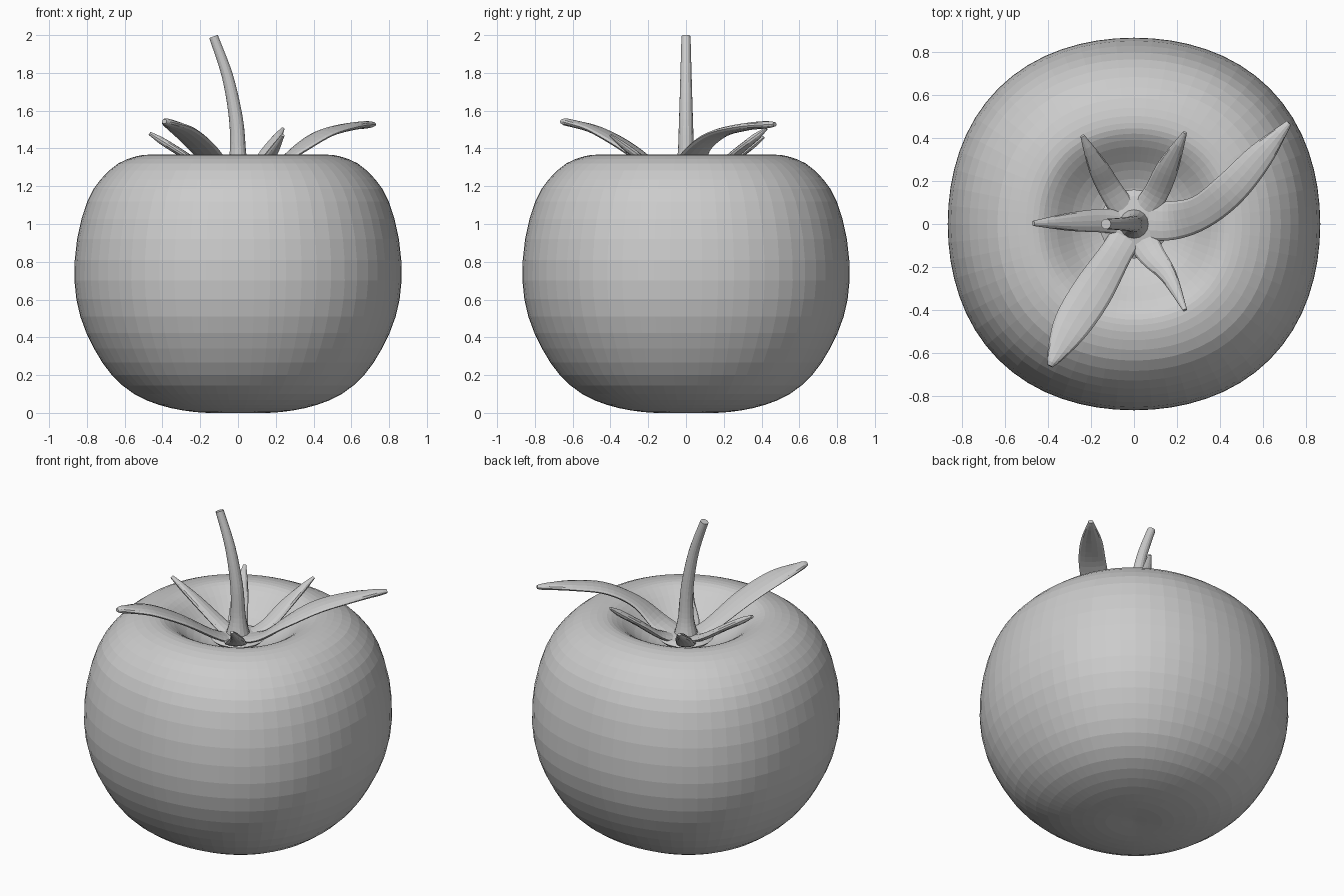
import bpy, bmesh, math
from mathutils import Vector

if "Cube" in bpy.data.objects:
    bpy.data.objects.remove(bpy.data.objects["Cube"])


def spline(points, steps):
    """Catmull-Rom resampling of tuples of any length."""
    p = [points[0]] + list(points) + [points[-1]]
    out = []
    for i in range(1, len(p) - 2):
        for s in range(steps):
            t = s / steps
            out.append(tuple(
                0.5 * (2 * b + (c - a) * t + (2 * a - 5 * b + 4 * c - d) * t ** 2
                       + (3 * b - a - 3 * c + d) * t ** 3)
                for a, b, c, d in zip(p[i - 1], p[i], p[i + 1], p[i + 2])))
    out.append(tuple(points[-1]))
    return out


def loft(name, rings):
    """Skin a list of vertex rings and cap both ends."""
    bm = bmesh.new()
    rows = [[bm.verts.new(v) for v in ring] for ring in rings]
    n = len(rows[0])
    for a, b in zip(rows, rows[1:]):
        for j in range(n):
            k = (j + 1) % n
            bm.faces.new((a[j], a[k], b[k], b[j]))
    bm.faces.new(rows[0])
    bm.faces.new(rows[-1])
    bmesh.ops.recalc_face_normals(bm, faces=bm.faces)
    me = bpy.data.meshes.new(name)
    bm.to_mesh(me)
    bm.free()
    ob = bpy.data.objects.new(name, me)
    bpy.context.collection.objects.link(ob)
    return ob


def revolve(name, profile, sides, square=0.0):
    """Revolve (r, z) points; square pushes the four diagonals outwards."""
    rings = []
    for r, z in profile:
        ring = []
        for j in range(sides):
            a = 2 * math.pi * j / sides
            q = r * (1 + square * (1 - math.cos(4 * a)) / 2)
            ring.append((q * math.cos(a), q * math.sin(a), z))
        rings.append(ring)
    return loft(name, rings)


def sweep(name, path, sides=12, steps=5, flat=None):
    """Sweep an ellipse along (x, y, z, half width); flat limits thickness."""
    pts = spline(path, steps)
    rings = []
    for i, p in enumerate(pts):
        c = Vector(p[:3])
        t = (Vector(pts[min(i + 1, len(pts) - 1)][:3])
             - Vector(pts[max(i - 1, 0)][:3])).normalized()
        if flat is None:
            side = Vector((0, 1, 0))
        else:
            side = t.cross(Vector((0, 0, 1))).normalized()
        up = side.cross(t).normalized()
        w = p[3]
        h = w if flat is None else min(flat, w * 0.8)
        rings.append([c + side * w * math.cos(2 * math.pi * j / sides)
                      + up * h * math.sin(2 * math.pi * j / sides)
                      for j in range(sides)])
    return loft(name, rings)


# slightly squared fruit body with a dimpled top
body = [(0.01, 0.006), (0.16, 0.0), (0.29, 0.013), (0.42, 0.043), (0.55, 0.1), (0.668, 0.2),
        (0.762, 0.34), (0.835, 0.51), (0.866, 0.7), (0.852, 0.92), (0.798, 1.12),
        (0.728, 1.235), (0.635, 1.32), (0.54, 1.358), (0.47, 1.367),
        (0.42, 1.357), (0.36, 1.32), (0.29, 1.26), (0.21, 1.21), (0.12, 1.18), (0.01, 1.17)]
revolve("fruit_body", spline(body, 2), 64, square=0.03)

# curved stem with a flared foot
sweep("stem", [(0, 0, 1.18, 0.09), (0, 0, 1.25, 0.068), (0, 0, 1.36, 0.045),
               (-0.01, 0, 1.55, 0.037), (-0.055, 0, 1.78, 0.03),
               (-0.13, 0, 1.993, 0.024)], sides=16)

# hub where the sepals meet
revolve("sepal_hub", [(0.03, 1.19), (0.14, 1.21), (0.16, 1.23),
                      (0.13, 1.245), (0.03, 1.26)], 24)

# sepals: (x, y, z, half width) from root to tip
sepals = {
    "right": [(0.03, 0.02, 1.22, 0.09), (0.17, 0.015, 1.275, 0.09), (0.31, 0.055, 1.385, 0.08),
              (0.45, 0.165, 1.475, 0.08), (0.59, 0.32, 1.515, 0.062), (0.72, 0.47, 1.528, 0.014)],
    "front_left": [(-0.02, -0.03, 1.22, 0.075), (-0.08, -0.13, 1.27, 0.075),
                   (-0.19, -0.31, 1.405, 0.094), (-0.29, -0.47, 1.495, 0.086),
                   (-0.36, -0.6, 1.532, 0.045), (-0.39, -0.66, 1.543, 0.014)],
    "front_right": [(0.02, -0.04, 1.22, 0.075), (0.08, -0.14, 1.26, 0.062),
                    (0.16, -0.24, 1.345, 0.04), (0.237, -0.4, 1.47, 0.01)],
    "back_right": [(0.03, 0.04, 1.22, 0.06), (0.1, 0.14, 1.27, 0.058),
                   (0.16, 0.27, 1.38, 0.05), (0.237, 0.425, 1.505, 0.01)],
    "back_left": [(-0.03, 0.04, 1.22, 0.06), (-0.11, 0.16, 1.27, 0.055),
                  (-0.17, 0.27, 1.36, 0.045), (-0.24, 0.41, 1.46, 0.01)],
    "left": [(-0.03, 0, 1.22, 0.055), (-0.14, 0.015, 1.27, 0.055),
             (-0.3, 0.01, 1.375, 0.042), (-0.468, 0.003, 1.48, 0.012)],
}
for name, path in sepals.items():
    sweep("sepal_" + name, path, flat=0.02)
